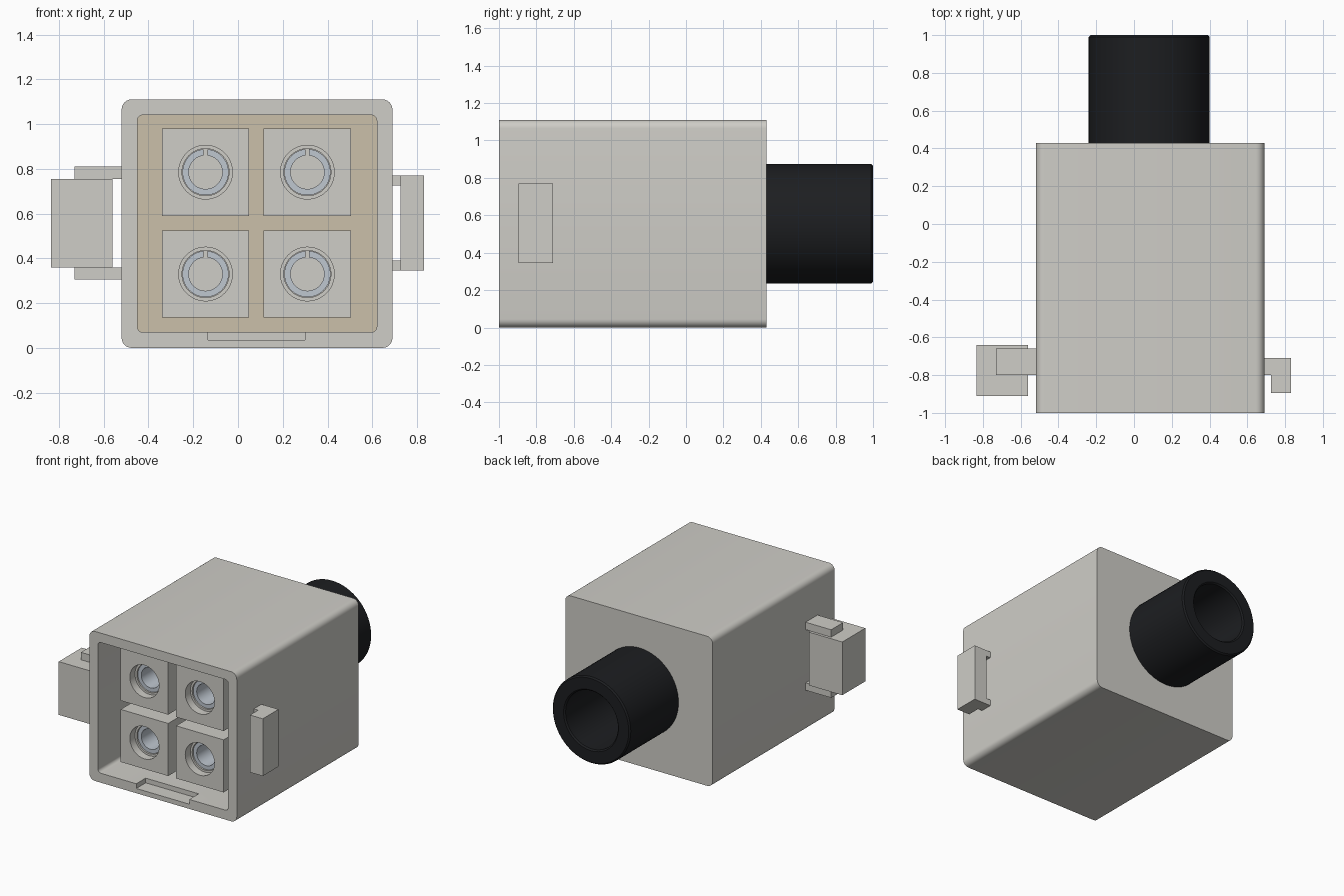
import bpy, bmesh, math
from mathutils import Matrix

if "Cube" in bpy.data.objects:
    bpy.data.objects.remove(bpy.data.objects["Cube"])


def material(name, r, g, b):
    m = bpy.data.materials.new(name)
    m.diffuse_color = (r, g, b, 1)
    m.use_nodes = True
    m.node_tree.nodes["Principled BSDF"].inputs["Base Color"].default_value = m.diffuse_color
    return m


SHELL = material("warm_grey_plastic", 0.62, 0.61, 0.57)
SEAL = material("tan_seal", 0.60, 0.53, 0.40)
RUBBER = material("black_rubber", 0.012, 0.013, 0.015)
METAL = material("contact_metal", 0.52, 0.57, 0.63)


def finish(name, bm, mat):
    bmesh.ops.recalc_face_normals(bm, faces=bm.faces)
    me = bpy.data.meshes.new(name)
    bm.to_mesh(me)
    bm.free()
    ob = bpy.data.objects.new(name, me)
    bpy.context.collection.objects.link(ob)
    if mat:
        me.materials.append(mat)
    return ob


def prism(name, x, y, z, mat=None, r=0.0):
    """Box given by ranges; r rounds the edges that run along y."""
    if r:
        pts = []
        corners = ((x[1] - r, z[1] - r), (x[0] + r, z[1] - r),
                   (x[0] + r, z[0] + r), (x[1] - r, z[0] + r))
        for k, (cx, cz) in enumerate(corners):
            for i in range(7):
                a = math.radians(90 * k + 15 * i)
                pts.append((cx + r * math.cos(a), cz + r * math.sin(a)))
    else:
        pts = [(x[0], z[0]), (x[1], z[0]), (x[1], z[1]), (x[0], z[1])]
    bm = bmesh.new()
    face = bm.faces.new([bm.verts.new((px, y[0], pz)) for px, pz in pts])
    ext = bmesh.ops.extrude_face_region(bm, geom=[face])
    moved = [v for v in ext["geom"] if isinstance(v, bmesh.types.BMVert)]
    bmesh.ops.translate(bm, verts=moved, vec=(0, y[1] - y[0], 0))
    return finish(name, bm, mat)


def lathe(name, cx, cz, profile, mat=None, n=48):
    """Spin a closed (radius, y) profile around an axis along y."""
    bm = bmesh.new()
    rings = []
    for i in range(n):
        a = 2 * math.pi * i / n
        rings.append([bm.verts.new((cx + r * math.cos(a), y, cz + r * math.sin(a)))
                      for r, y in profile])
    m = len(profile)
    for i in range(n):
        p, q = rings[i], rings[(i + 1) % n]
        for j in range(m):
            k = (j + 1) % m
            bm.faces.new((p[j], p[k], q[k], q[j]))
    return finish(name, bm, mat)


def bore(name, cx, cz, r, y, n=48):
    bm = bmesh.new()
    mat = Matrix.Translation((cx, (y[0] + y[1]) / 2, cz)) @ Matrix.Rotation(math.pi / 2, 4, "X")
    bmesh.ops.create_cone(bm, cap_ends=True, segments=n, radius1=r, radius2=r,
                          depth=y[1] - y[0], matrix=mat)
    return finish(name, bm, None)


def cut(ob, *cutters):
    bpy.context.view_layer.objects.active = ob
    for c in cutters:
        c.hide_render = True
        mod = ob.modifiers.new("cut", "BOOLEAN")
        mod.operation, mod.solver, mod.object = "DIFFERENCE", "EXACT", c
        bpy.ops.object.modifier_apply(modifier=mod.name)
        bpy.data.objects.remove(c)


# housing: rounded shell, open at the front, with a key notch in the lower lip
FLOOR = -0.55
housing = prism("housing", (-0.52, 0.69), (-1, 0.43), (0, 1.11), SHELL, r=0.045)
cut(housing,
    prism("cavity_cutter", (-0.45, 0.62), (-1.1, FLOOR), (0.07, 1.04), r=0.025),
    prism("notch_cutter", (-0.135, 0.30), (-1.1, -0.89), (0.035, 0.12)))

# seal plate on the cavity floor
prism("cavity_seal", (-0.45, 0.62), (FLOOR - 0.02, FLOOR + 0.01), (0.07, 1.04), SEAL, r=0.025)

# four socket blocks, each with a counterbored hole and a tubular contact
FRONT = -0.89
smooth = [housing]
for cx in (-0.145, 0.31):
    for cz in (0.33, 0.785):
        h = 0.195
        block = prism("socket_block", (cx - h, cx + h), (FRONT, FLOOR + 0.01),
                      (cz - h, cz + h), SHELL)
        cut(block,
            bore("counterbore", cx, cz, 0.12, (FRONT - 0.1, FRONT + 0.06)),
            bore("pin_hole", cx, cz, 0.105, (FRONT - 0.1, FRONT + 0.30)))
        y0, y1 = FRONT + 0.07, FRONT + 0.30
        contact = lathe("contact_sleeve", cx, cz,
                        [(0.103, y0), (0.075, y0), (0.075, y1), (0.103, y1)], METAL)
        # seam along the top of the sleeve
        cut(contact, prism("seam_cutter", (cx - 0.008, cx + 0.008), (y0 - 0.1, y1 + 0.1),
                           (cz + 0.04, cz + 0.14)))
        smooth += [block, contact]

# cable sleeve at the back
smooth.append(lathe("cable_sleeve", 0.08, 0.555,
                    [(0.32, 0.42), (0.32, 0.99), (0.31, 1.0), (0.225, 1.0),
                     (0.215, 0.99), (0.215, 0.42)], RUBBER, n=64))

# left latch: thick tab carried by an upper and a lower rail
prism("left_latch_tab", (-0.835, -0.56), (-0.91, -0.64), (0.36, 0.755), SHELL)
for z in ((0.305, 0.36), (0.755, 0.81)):
    prism("left_latch_rail", (-0.73, -0.515), (-0.80, -0.66), z, SHELL)

# right latch: plate standing off the wall on two posts
prism("right_latch_plate", (0.725, 0.83), (-0.895, -0.71), (0.345, 0.77), SHELL)
for z in ((0.345, 0.39), (0.725, 0.77)):
    prism("right_latch_post", (0.685, 0.725), (-0.80, -0.71), z, SHELL)

# smooth the round parts
bpy.ops.object.select_all(action="DESELECT")
for ob in smooth:
    ob.select_set(True)
bpy.context.view_layer.objects.active = housing
bpy.ops.object.shade_smooth_by_angle(angle=math.radians(30))
